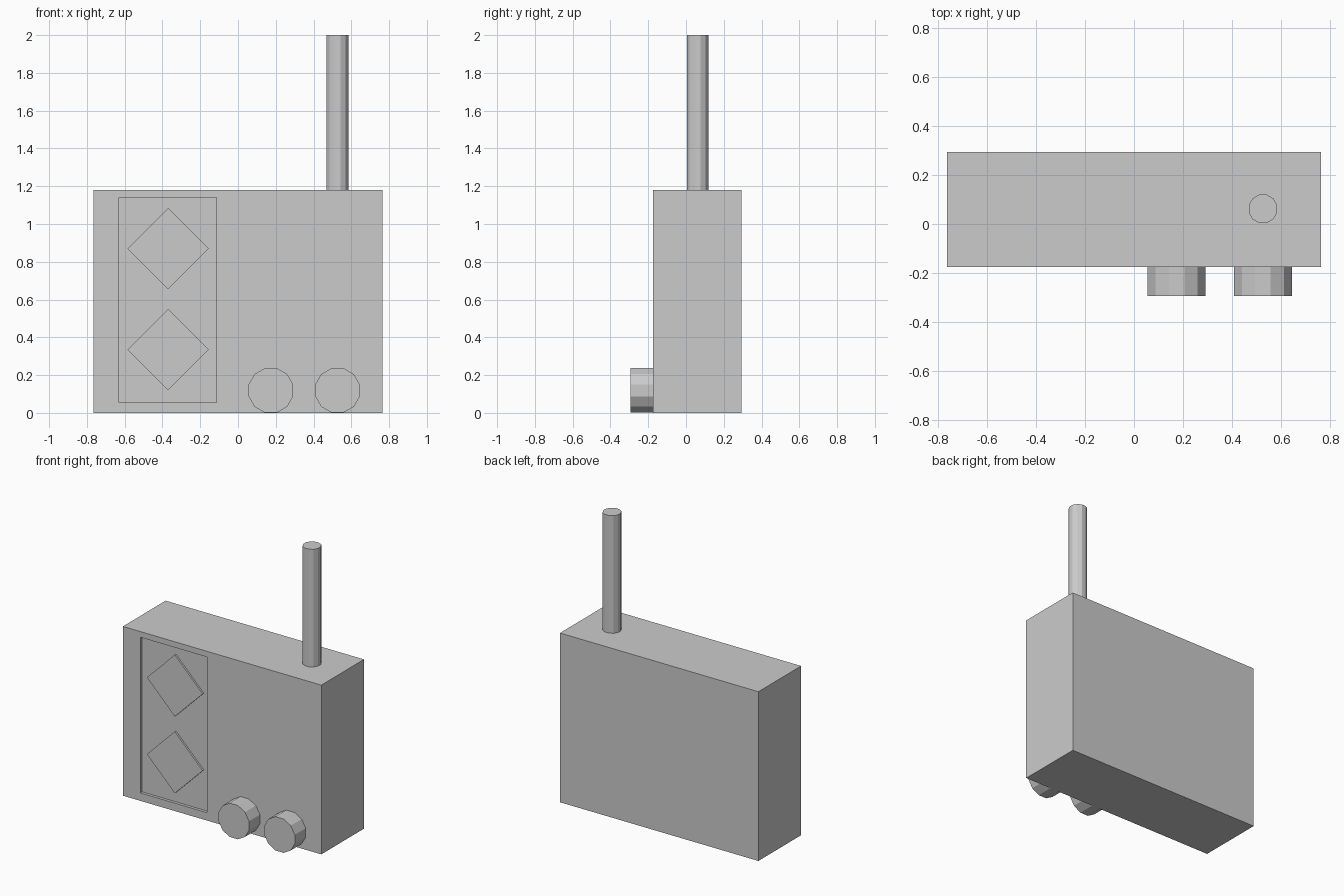
import bpy, bmesh, math
from mathutils import Matrix, Vector

if "Cube" in bpy.data.objects:
    bpy.data.objects.remove(bpy.data.objects["Cube"])

FRONT, BACK, HALF_W, TOP = -0.175, 0.295, 0.765, 1.18
RECESS = 0.02
PX0, PX1, PZ0, PZ1 = -0.63, -0.115, 0.055, 1.14   # speaker panel bounds


def finish(name, bm):
    bmesh.ops.recalc_face_normals(bm, faces=bm.faces)
    mesh = bpy.data.meshes.new(name)
    bm.to_mesh(mesh)
    bm.free()
    obj = bpy.data.objects.new(name, mesh)
    bpy.context.collection.objects.link(obj)
    return obj


def prism(name, sides, radius, depth, center, along_y=False, turn=0.0):
    """Flat-sided cylinder along z, or along y when along_y is set."""
    bm = bmesh.new()
    bmesh.ops.create_cone(bm, cap_ends=True, segments=sides,
                          radius1=radius, radius2=radius, depth=depth)
    m = Matrix.Rotation(turn, 4, 'Z')
    if along_y:
        m = Matrix.Rotation(math.pi / 2, 4, 'X') @ m
    bm.transform(Matrix.Translation(center) @ m)
    return finish(name, bm)


# Body: box with a shallow rectangular recess in the front face
bm = bmesh.new()
bmesh.ops.create_cube(bm, size=1)
bm.transform(Matrix.Translation((0, (FRONT + BACK) / 2, TOP / 2))
             @ Matrix.Diagonal((2 * HALF_W, BACK - FRONT, TOP, 1)))
bm.normal_update()
front = min(bm.faces, key=lambda f: f.calc_center_median().y)
bmesh.ops.inset_individual(bm, faces=[front], thickness=0.1)
for v in front.verts:
    v.co.x = PX0 if v.co.x < 0 else PX1
    v.co.z = PZ0 if v.co.z < TOP / 2 else PZ1
floor = bmesh.ops.extrude_discrete_faces(bm, faces=[front])["faces"][0]
bmesh.ops.translate(bm, verts=floor.verts, vec=Vector((0, RECESS, 0)))
finish("radio_body", bm)

# Diamond speakers standing up from the recess floor
for name, z in (("lower_speaker", 0.335), ("upper_speaker", 0.87)):
    y0, y1 = FRONT + 0.007, FRONT + RECESS
    prism(name, 4, 0.215, y1 - y0, (-0.37, (y0 + y1) / 2, z), along_y=True)

# Twelve-sided knobs with a flat side on top
for name, x in (("left_knob", 0.174), ("right_knob", 0.527)):
    prism(name, 12, 0.122, 0.12, (x, FRONT - 0.06, 0.119),
          along_y=True, turn=math.pi / 12)

# Antenna
prism("antenna", 12, 0.06, 2 - TOP, (0.527, 0.062, (2 + TOP) / 2),
      turn=math.pi / 12)
